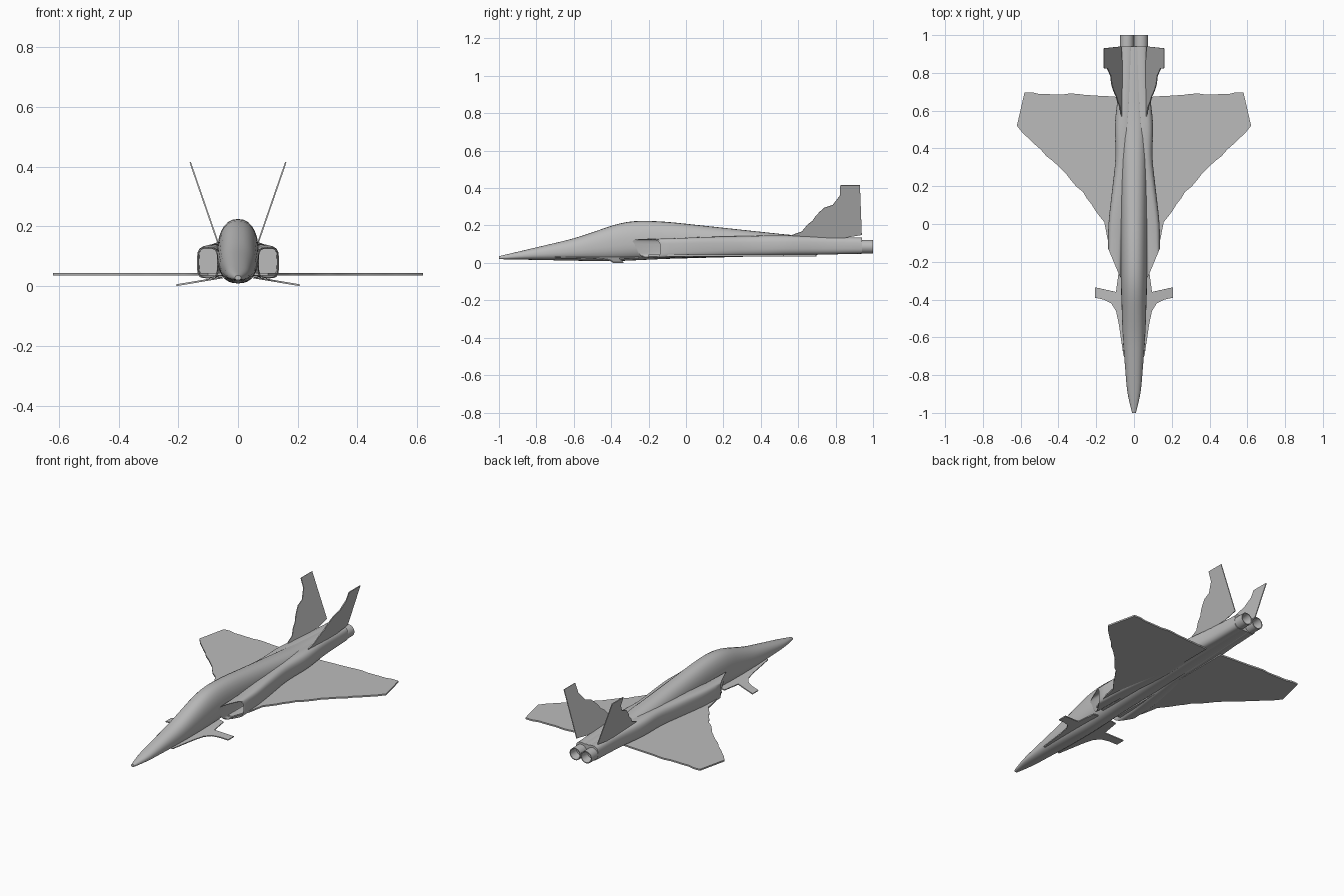
import bpy, bmesh, math, random
from mathutils import Vector

cube = bpy.data.objects.get("Cube")
if cube:
    bpy.data.objects.remove(cube)

random.seed(4)
shade = (0.5, 0.5, 0.5, 1)
grey = bpy.data.materials.new("airframe grey")
grey.use_nodes = True
grey.diffuse_color = shade
grey.node_tree.nodes["Principled BSDF"].inputs["Base Color"].default_value = shade


def finish(bm, name, mirror):
    """Turn a bmesh into a shaded object, mirrored across x if asked."""
    bmesh.ops.recalc_face_normals(bm, faces=bm.faces)
    mesh = bpy.data.meshes.new(name)
    bm.to_mesh(mesh)
    bm.free()
    obj = bpy.data.objects.new(name, mesh)
    bpy.context.collection.objects.link(obj)
    mesh.materials.append(grey)
    if mirror:
        obj.modifiers.new("mirror", "MIRROR").use_mirror_merge = False
    bpy.ops.object.select_all(action="DESELECT")
    obj.select_set(True)
    bpy.context.view_layer.objects.active = obj
    bpy.ops.object.shade_smooth_by_angle(angle=math.radians(40))


def linear(keys, y):
    """Value at y along a broken line of (y, value) keys."""
    for (y_a, a), (y_b, b) in zip(keys, keys[1:]):
        if y <= y_b:
            return a + (b - a) * max(0, (y - y_a) / (y_b - y_a))
    return keys[-1][1]


def soft(keys, y, spread=0.05):
    """The same broken line with its corners rounded off."""
    reach = min(spread, y - keys[0][0], keys[-1][0] - y)
    return sum(linear(keys, y + reach * k / 2) for k in range(-2, 3)) / 5


def stations(start, end, count):
    return [start + (end - start) * i / count for i in range(count + 1)]


def ring(y, inner, outer, bottom, top, middle=0.5, power=2.0, sides=28):
    """Superellipse section, widest at the middle fraction of its height."""
    waist = bottom + middle * (top - bottom)
    centre, radius = (inner + outer) / 2, (outer - inner) / 2
    points = []
    for i in range(sides):
        angle = math.tau * i / sides
        c, s = math.cos(angle), math.sin(angle)
        across = math.copysign(abs(c) ** (2 / power), c)
        height = abs(s) ** (2 / power) * (top - waist if s > 0 else bottom - waist)
        points.append(Vector((centre + radius * across, y, waist + height)))
    return points


def loft(name, rings, mirror=False):
    """Skin a run of equal rings and close both ends."""
    bm = bmesh.new()
    loops = [[bm.verts.new(p) for p in points] for points in rings]
    for a, b in zip(loops, loops[1:]):
        for i in range(len(a)):
            bm.faces.new((a[i - 1], a[i], b[i], b[i - 1]))
    bm.faces.new(loops[0])
    bm.faces.new(loops[-1])
    finish(bm, name, mirror)


def ragged(start, end, steps, depth):
    """Edge points from start towards end, with small random notches."""
    start, end = Vector(start), Vector(end)
    side = (end - start).orthogonal().normalized()
    inner = [start.lerp(end, i / steps) + side * random.uniform(-depth, depth)
             for i in range(1, steps)]
    return [start] + inner


def plate(name, outline, place, normal, thickness):
    """Thin mirrored surface: place() sets each outline point in space."""
    bm = bmesh.new()
    half = Vector(normal).normalized() * thickness / 2
    upper = [bm.verts.new(Vector(place(u, v)) + half) for u, v in outline]
    lower = [bm.verts.new(Vector(place(u, v)) - half) for u, v in outline]
    bm.faces.new(upper)
    bm.faces.new(lower[::-1])
    for i in range(len(upper)):
        bm.faces.new((upper[i - 1], lower[i - 1], lower[i], upper[i]))
    finish(bm, name, mirror=True)


# Fuselage: long nose, canopy hump, straight falling spine
body_width = [(-1, 0.01), (-0.9, 0.036), (-0.6, 0.06), (-0.3, 0.07), (0.6, 0.07), (0.94, 0.06)]
body_top = [(-1, 0.036), (-0.6, 0.13), (-0.35, 0.215), (-0.25, 0.227), (-0.1, 0.22),
            (0.57, 0.148), (0.94, 0.133)]
body_bottom = [(-1, 0.02), (-0.4, 0.008), (-0.1, 0.022), (0.94, 0.05)]
sections = []
for y in stations(-1, 0.94, 48):
    half_width = soft(body_width, y)
    sections.append(ring(y, -half_width, half_width, soft(body_bottom, y), soft(body_top, y),
                         middle=0.42, power=2.3))
loft("fuselage", sections)

# Engine ducts: boxy at the mouth, waisted, rounder towards the tail
mouth, tail = -0.13, 0.94
duct_outer = [(mouth, 0.137), (0, 0.137), (0.35, 0.096), (0.53, 0.103), (0.73, 0.079), (tail, 0.073)]
duct_inner = [(mouth, 0.066), (0.3, 0.01), (tail, 0)]
duct_top = [(mouth, 0.129), (0.1, 0.139), (0.5, 0.148), (tail, 0.135)]
duct_bottom = [(mouth, 0.026), (tail, 0.049)]
duct_power = [(mouth, 4), (0.3, 2.8), (tail, 2.8)]


def duct_ring(y, wall=0):
    return ring(y, soft(duct_inner, y) + wall, soft(duct_outer, y) - wall,
                soft(duct_bottom, y) + wall, soft(duct_top, y) - wall,
                power=linear(duct_power, y))


shell = [duct_ring(y) for y in stations(mouth, tail, 26)]
lip = duct_ring(mouth, wall=0.004)
for edge in (shell[0], lip):
    # Rake the mouth so its inner and upper edges lead
    outside, floor, roof = (f(getattr(p, axis) for p in shell[0])
                            for f, axis in ((max, "x"), (min, "z"), (max, "z")))
    inside = min(p.x for p in shell[0])
    for p in edge:
        lead = 0.11 + 0.06 * (p.z - floor) / (roof - floor)
        p.y -= lead * (outside - p.x) / (outside - inside)
throat = ring(0, 0.07, 0.13, 0.036, 0.126, power=4)
loft("engine_duct", [throat, lip] + shell, mirror=True)

# Twin nozzles, hollow at the back
pipe = [(0.92, 0.036), (1, 0.036), (1, 0.031), (0.95, 0.024)]
axis_x, axis_z = 0.037, 0.087
loft("exhaust_nozzle",
     [ring(y, axis_x - r, axis_x + r, axis_z - r, axis_z + r) for y, r in pipe], mirror=True)

# Delta wing with a root strake and ragged edges
tip_front, tip_back = (0.62, 0.52), (0.58, 0.695)
wing = [(0.05, -0.2), (0.1, -0.2), (0.14, -0.08)]
wing += ragged((0.157, 0.01), (0.27, 0.17), 5, 0.005)
wing += ragged((0.27, 0.17), tip_front, 11, 0.006)
wing += [tip_front] + ragged(tip_back, (0.1, 0.68), 12, 0.006) + [(0.05, 0.67)]
plate("wing", wing, lambda x, y: (x, y, 0.04), (0, 0, 1), 0.009)

# Drooping foreplane with a long root fillet
droop = 0.17
foreplane = [(0.03, -0.7), (0.055, -0.7), (0.08, -0.53), (0.095, -0.46), (0.12, -0.42),
             (0.16, -0.4), (0.207, -0.39), (0.207, -0.335), (0.095, -0.36), (0.08, -0.25),
             (0.03, -0.25)]
plate("foreplane", foreplane, lambda x, y: (x, y, 0.038 - droop * x), (droop, 0, 1), 0.006)

# Canted tail fins with a stepped leading edge
cant = 0.345
fin = [(0.57, 0.13), (0.57, 0.15), (0.62, 0.168)]
fin += ragged((0.65, 0.205), (0.74, 0.295), 4, 0.006)
fin += [(0.74, 0.295), (0.785, 0.31), (0.823, 0.36), (0.825, 0.415), (0.93, 0.415),
        (0.94, 0.15), (0.85, 0.135)]
plate("tail_fin", fin, lambda y, z: (0.017 + z * cant, y, z), (1, 0, -cant), 0.005)
